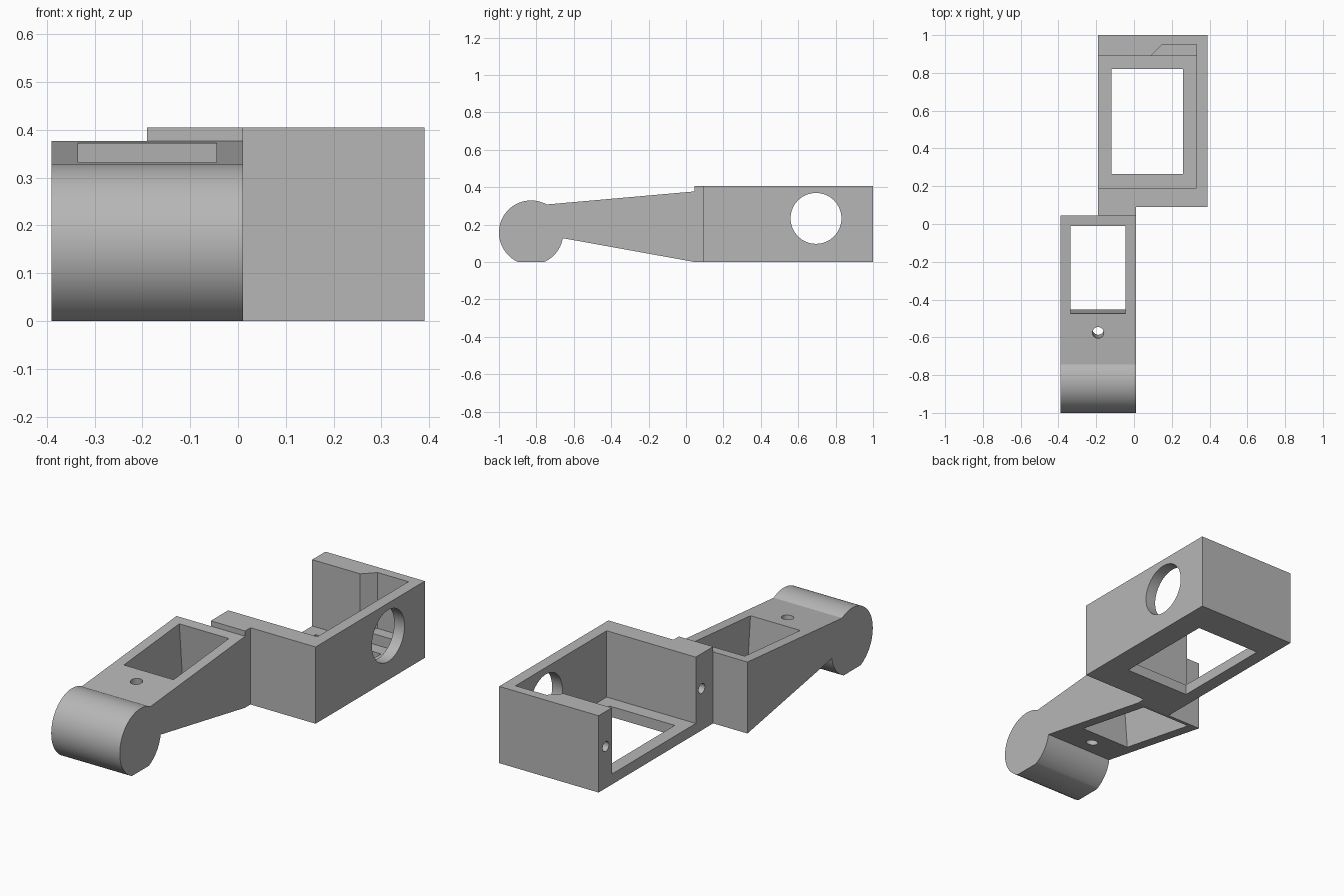
import bpy
from math import radians, sin, cos, atan2
from mathutils import Matrix, Vector

if "Cube" in bpy.data.objects:
    bpy.data.objects.remove(bpy.data.objects["Cube"], do_unlink=True)

grey = bpy.data.materials.new("plain grey")
grey.use_nodes = True
grey.diffuse_color = (0.47, 0.47, 0.47, 1)
grey.node_tree.nodes["Principled BSDF"].inputs["Base Color"].default_value = (0.47, 0.47, 0.47, 1)


def prism(name, outline, low, high, place):
    """Closed prism: place(a, b, t) turns outline point and depth into 3D."""
    n = len(outline)
    verts = [place(a, b, t) for t in (low, high) for a, b in outline]
    faces = [list(range(n))[::-1], list(range(n, 2 * n))]
    faces += [(i, (i + 1) % n, (i + 1) % n + n, i + n) for i in range(n)]
    mesh = bpy.data.meshes.new(name)
    mesh.from_pydata(verts, [], faces)
    mesh.materials.append(grey)
    obj = bpy.data.objects.new(name, mesh)
    bpy.context.collection.objects.link(obj)
    return obj


def plan(a, b, t):      # outline in x, y; depth along z
    return (a, b, t)


def side(a, b, t):      # outline in y, z; depth along x
    return (t, a, b)


def box(name, x0, x1, y0, y1, z0, z1):
    return prism(name, [(x0, y0), (x1, y0), (x1, y1), (x0, y1)], z0, z1, plan)


def circle(a, b, r, n):
    return [(a + r * cos(radians(360 * i / n)), b + r * sin(radians(360 * i / n))) for i in range(n)]


def arc(a, b, r, start, end, n):
    angles = [radians(start + (end - start) * i / n) for i in range(n + 1)]
    return [(a + r * cos(t), b + r * sin(t)) for t in angles]


def lean(obj, pivot, angle):
    """Tip a cutter about the x axis through a pivot."""
    p = Vector(pivot)
    obj.data.transform(Matrix.Translation(p) @ Matrix.Rotation(angle, 4, 'X') @ Matrix.Translation(-p))
    return obj


def finish(obj, cutters):
    """Subtract the cutters, then smooth only the round surfaces."""
    bpy.ops.object.select_all(action='DESELECT')
    bpy.context.view_layer.objects.active = obj
    obj.select_set(True)
    for cutter in cutters:
        cutter.hide_render = True
        mod = obj.modifiers.new("cut", 'BOOLEAN')
        mod.operation, mod.solver, mod.object = 'DIFFERENCE', 'EXACT', cutter
        bpy.ops.object.modifier_apply(modifier=mod.name)
        bpy.data.objects.remove(cutter, do_unlink=True)
    bpy.ops.object.shade_smooth_by_angle(angle=radians(30))


# Open-sided frame: floor, two end walls and one long wall
frame = prism("open_frame", [(-.19, .045), (.01, .045), (.01, .09), (.39, .09), (.39, 1), (-.19, 1)],
              0, .405, plan)
finish(frame, [
    box("cavity", -.4, .33, .19, .89, .055, .6),
    box("floor_window", -.12, .26, .265, .82, -.1, .2),
    prism("back_wall_notch", [(.06, .86), (.33, .86), (.33, .95), (.15, .95)], .11, .6, plan),
    prism("round_window", circle(.695, .233, .136, 64), .2, .5, side),
    prism("back_screw_hole", circle(.94, .22, .026, 24), -.3, .0, side),
    prism("front_screw_hole", circle(.14, .22, .026, 24), -.3, .0, side),
])

# Tapered arm with a rounded, flat-bottomed end
centre_y, centre_z, radius = -.828, .157, .172
profile = arc(centre_y, centre_z, radius, 61, 245.9, 48)
profile += arc(centre_y, centre_z, radius, 294.1, 350, 16)
profile += [(.045, 0), (.045, .377)]
arm = prism("tapered_arm", profile, -.39, .01, side)

# Window and screw hole run square to the sloping top of the arm
slope = atan2(.071, .79)
finish(arm, [
    lean(box("arm_window", -.335, -.045, -.474, -.01, -.3, .7), (0, -.24, .35), slope),
    lean(prism("arm_screw_hole", circle(-.19, -.575, .03, 24), -.2, .6, plan), (0, -.575, .32), slope),
])
